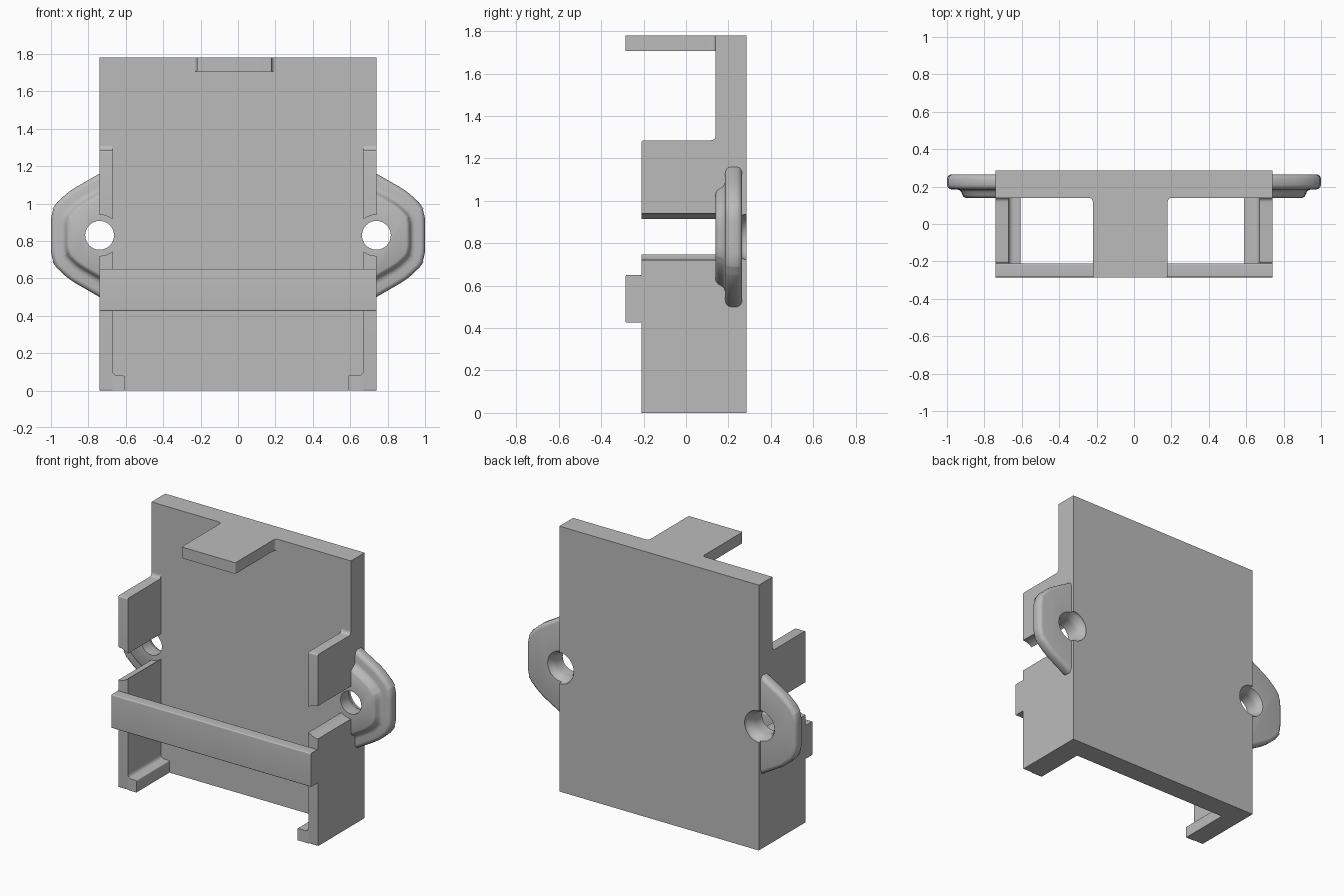
import bpy, bmesh, math
from mathutils import Vector

cube = bpy.data.objects.get("Cube")
if cube:
    bpy.data.objects.remove(cube, do_unlink=True)

grey = bpy.data.materials.new("plain grey")
grey.use_nodes = True
grey.diffuse_color = (0.5, 0.5, 0.5, 1)
grey.node_tree.nodes["Principled BSDF"].inputs["Base Color"].default_value = grey.diffuse_color

FRONT, PLATE, BACK = -0.21, 0.14, 0.285
HALF, WALL, HEIGHT, HOLE_Z = 0.74, 0.07, 1.78, 0.83


def rounded(points, steps=5):
    """Turn (a, b, radius) corners into a 2D outline with soft corners."""
    out = []
    for i, (a, b, r) in enumerate(points):
        p = Vector((a, b))
        if r == 0:
            out.append(p)
            continue
        before = Vector(points[i - 1][:2])
        after = Vector(points[(i + 1) % len(points)][:2])
        start = p + (before - p).normalized() * r
        end = p + (after - p).normalized() * r
        for k in range(steps + 1):
            t = k / steps
            out.append(start * (1 - t) ** 2 + p * 2 * t * (1 - t) + end * t * t)
    return out


def loft(name, rings):
    """Skin a stack of matching rings and cap both ends."""
    bm = bmesh.new()
    layers = [[bm.verts.new(v) for v in ring] for ring in rings]
    n = len(layers[0])
    for low, high in zip(layers, layers[1:]):
        for i in range(n):
            j = (i + 1) % n
            bm.faces.new((low[i], low[j], high[j], high[i]))
    bm.faces.new(layers[0])
    bm.faces.new(layers[-1])
    bmesh.ops.recalc_face_normals(bm, faces=bm.faces)
    mesh = bpy.data.meshes.new(name)
    bm.to_mesh(mesh)
    bm.free()
    mesh.materials.append(grey)
    obj = bpy.data.objects.new(name, mesh)
    bpy.context.collection.objects.link(obj)
    return obj


def prism(name, outline, axis, low, high):
    """Extrude a 2D outline along the x, y or z axis."""
    def place(p, d):
        c = [p[0], p[1]]
        c.insert(axis, d)
        return c
    return loft(name, [[place(p, d) for p in outline] for d in (low, high)])


def box_outline(a0, a1, b0, b1, r=0.0):
    return rounded([(a0, b0, r), (a1, b0, r), (a1, b1, r), (a0, b1, r)])


def activate(obj):
    bpy.ops.object.select_all(action='DESELECT')
    obj.select_set(True)
    bpy.context.view_layer.objects.active = obj


def cut(obj, cutter):
    activate(obj)
    mod = obj.modifiers.new("hole", 'BOOLEAN')
    mod.operation, mod.solver, mod.object = 'DIFFERENCE', 'EXACT', cutter
    bpy.ops.object.modifier_apply(modifier=mod.name)


# Back plate
plate = prism("back_plate", box_outline(-HALF, HALF, 0, HEIGHT), 1, PLATE, BACK)
parts = [plate]

# Top tab, flaring softly into the plate
flare = 0.025
tab = rounded([(-0.22 - flare, PLATE, 0), (-0.22, PLATE, flare), (-0.22, -BACK, 0.008),
               (0.18, -BACK, 0.008), (0.18, PLATE, flare), (0.18 + flare, PLATE, 0)])
parts.append(prism("top_tab", tab, 2, 1.705, HEIGHT))

# Front strap
parts.append(prism("front_strap", box_outline(-BACK, FRONT, 0.425, 0.65, 0.008),
                   0, -HALF, HALF))

# Mirrored side walls, corner lips and mounting ears
for side, s, lip_x in (("left", 1, 0.587), ("right", -1, 0.607)):
    # Stepped bore: wide between the walls, narrow in the ear, flared at the back
    bore = [(-0.4, 0.11), (0.139, 0.11), (0.139, 0.077), (0.21, 0.077),
            (0.235, 0.082), (0.262, 0.1), (0.275, 0.106), (0.3, 0.106)]
    turns = [math.tau * k / 40 for k in range(40)]
    cutter = loft("bore_cutter", [[(s * HALF + r * math.cos(t), y, HOLE_Z + r * math.sin(t))
                                   for t in turns] for y, r in bore])

    wall_side = rounded([(FRONT, 0, 0.008), (PLATE, 0, 0), (PLATE, 1.31, 0),
                         (PLATE - 0.001, 1.285, 0.025), (FRONT, 1.285, 0.012)])
    wall = prism(side + "_wall", wall_side, 0, s * (HALF - WALL), s * HALF)

    # Lip with a small fillet against the wall
    inner = s * (HALF - WALL)
    lip = rounded([(inner, 0, 0), (s * lip_x, 0, 0), (s * lip_x, 0.08, 0.008),
                   (inner, 0.08, 0.03), (inner, 0.11, 0)])
    parts.append(prism(side + "_corner_lip", lip, 1, FRONT, PLATE))

    # Ear: rounded flange stepping up to a sloped boss
    edge = rounded([(-0.03, 0.34, 0), (0, 0.33, 0), (0.2, 0.215, 0.09), (0.26, 0.13, 0.06),
                    (0.26, -0.13, 0.06), (0.2, -0.215, 0.09), (0, -0.33, 0), (-0.03, -0.34, 0)])
    layers = [(0.265, 0.91), (0.262, 0.95), (0.253, 0.985), (0.24, 1), (0.21, 1),
              (0.197, 0.985), (0.188, 0.95), (0.185, 0.91), (0.185, 0.8), (0.181, 0.74),
              (0.172, 0.71), (0.155, 0.68), (0.146, 0.66), (0.14, 0.62)]
    ear = loft(side + "_mounting_ear", [[(s * (HALF + p.x * f), y, HOLE_Z + p.y * f)
                                         for p in edge] for y, f in layers])

    for obj in (plate, wall, ear):
        cut(obj, cutter)
    parts += [wall, ear]
    bpy.data.objects.remove(cutter, do_unlink=True)

for obj in parts:
    activate(obj)
    bpy.ops.object.shade_smooth_by_angle(angle=math.radians(35))
